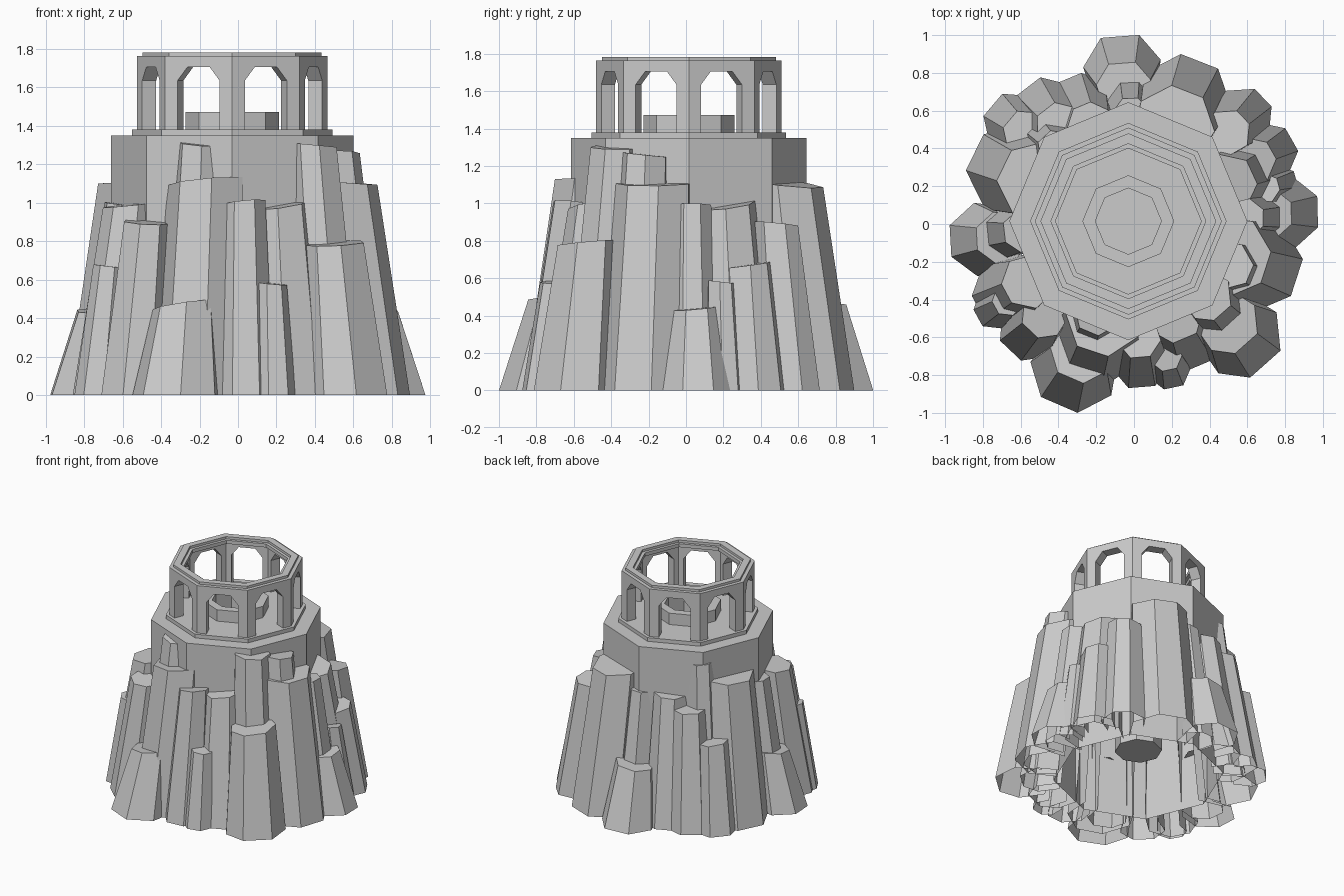
import bpy, bmesh, math, random

if "Cube" in bpy.data.objects:
    bpy.data.objects.remove(bpy.data.objects["Cube"])

random.seed(4)
CX, CY = -0.03, 0.015          # axis of the masonry
SIDES = 8


def finish(bm, name):
    bmesh.ops.remove_doubles(bm, verts=bm.verts, dist=1e-5)
    bmesh.ops.recalc_face_normals(bm, faces=bm.faces)
    me = bpy.data.meshes.new(name)
    bm.to_mesh(me)
    bm.free()
    ob = bpy.data.objects.new(name, me)
    bpy.context.collection.objects.link(ob)
    return ob


def octagon_lathe(name, profile, closed=False):
    bm = bmesh.new()
    rings = []
    for k in range(SIDES):
        a = 2 * math.pi * k / SIDES
        rings.append([bm.verts.new((CX + r * math.cos(a), CY + r * math.sin(a), z))
                      for r, z in profile])
    n = len(profile)
    for k in range(SIDES):
        p, q = rings[k], rings[(k + 1) % SIDES]
        for i in range(n if closed else n - 1):
            j = (i + 1) % n
            bm.faces.new((p[i], q[i], q[j], p[j]))
    # close the end of an open profile with a flat disc
    if not closed:
        bm.faces.new([r[-1] for r in rings])
    return finish(bm, name)


# masonry drum (open below), with its paved step and the well
octagon_lathe("drum", [(0.63, 0), (0.63, 1.35), (0.52, 1.35), (0.52, 1.38),
                       (0.243, 1.38), (0.243, 1.472), (0.175, 1.472), (0.175, 0.22)])

# coping on top of the arcade
octagon_lathe("coping", [(0.465, 1.763), (0.465, 1.782), (0.41, 1.782), (0.41, 1.763)],
              closed=True)

# arcade: one arched panel per side
R_OUT, R_IN, Z0, Z1 = 0.495, 0.41, 1.38, 1.763
A, B, ZS, ZT = 0.118, 0.062, 1.635, 1.706


def arch_outline(r):
    half = r * math.sin(math.pi / SIDES)
    return [(-half, Z0), (-half, Z1), (half, Z1), (half, Z0), (A, Z0),
            (A, ZS), (B, ZT), (-B, ZT), (-A, ZS), (-A, Z0)]


bm = bmesh.new()
for k in range(SIDES):
    a = 2 * math.pi * (k + 0.5) / SIDES
    loops = []
    for r in (R_OUT, R_IN):
        d = r * math.cos(math.pi / SIDES)
        loops.append([bm.verts.new((CX + d * math.cos(a) - u * math.sin(a),
                                    CY + d * math.sin(a) + u * math.cos(a), z))
                      for u, z in arch_outline(r)])
    o, i = loops
    bm.faces.new(o)
    bm.faces.new(i[::-1])
    for s in range(10):
        if s in (0, 2):        # shared mitre faces between panels
            continue
        t = (s + 1) % 10
        bm.faces.new((o[s], i[s], i[t], o[t]))
finish(bm, "arcade")

# narrow inner lip under the arcade top
octagon_lathe("inner_lip", [(0.41, 1.763), (0.386, 1.763), (0.386, 1.735), (0.41, 1.735)],
              closed=True)


def rock_column(name, x, y, r, h, taper, slope, sides=7):
    """Tapered column leaning to the axis, slanted flat top, open on the hidden side."""
    bm = bmesh.new()
    out = math.atan2(y, x)
    lean = slope * h
    tx, ty = x - lean * math.cos(out), y - lean * math.sin(out)
    tilt = [random.uniform(-0.14, 0.14) for _ in range(2)]
    low, top = [], []
    for k in range(sides):
        a = out + 2 * math.pi * (k + 0.5) / sides + random.uniform(-0.08, 0.08)
        c, s = math.cos(a), math.sin(a)
        rt = r * taper
        low.append(bm.verts.new((x + r * c, y + r * s, 0)))
        top.append(bm.verts.new((tx + rt * c, ty + rt * s,
                                 h - 0.01 + rt * (c * tilt[0] + s * tilt[1]))))
    for k in range(sides):
        if k in (2, 3):        # the two faces turned to the axis, buried in the drum
            continue
        j = (k + 1) % sides
        bm.faces.new((low[k], low[j], top[j], top[k]))
    bm.faces.new(top)
    finish(bm, name)


# rock columns: x, y, base radius, height
broad = [(0.26, 0.64, 0.26, 1.12), (0.635, -0.21, 0.26, 1.12),
         (-0.20, -0.62, 0.25, 1.12), (-0.64, 0.28, 0.25, 1.12)]
short = [(-0.06, 0.81, 0.21, 0.46), (0.79, 0.06, 0.20, 0.45),
         (-0.31, -0.76, 0.24, 0.48), (-0.79, -0.08, 0.20, 0.45)]
tall = [(0.48, -0.47, 0.18, 1.31), (-0.25, -0.60, 0.15, 1.32),
        (0.62, -0.27, 0.17, 1.27), (-0.50, 0.48, 0.14, 1.26)]
middle = [(0.57, 0.56, 0.17, 0.90), (0.70, 0.37, 0.17, 0.68),
          (0.71, 0.04, 0.14, 1.00), (0.60, 0.26, 0.22, 1.00),
          (0.76, 0.21, 0.11, 0.59), (0.56, -0.59, 0.23, 0.80),
          (0.27, -0.60, 0.19, 1.00), (0.19, -0.77, 0.11, 0.59),
          (0.03, -0.72, 0.16, 1.01), (-0.55, -0.56, 0.17, 0.91),
          (-0.66, -0.36, 0.20, 1.00), (-0.74, -0.45, 0.11, 0.68),
          (-0.70, -0.04, 0.16, 1.00), (-0.64, 0.54, 0.16, 0.69),
          (-0.46, 0.60, 0.18, 0.92), (-0.28, 0.63, 0.17, 1.00),
          (-0.02, 0.69, 0.14, 1.00)]
styles = {"broad": (broad, 0.84, 0.12), "short": (short, 0.70, 0.19),
          "tall": (tall, 0.76, 0.10), "middle": (middle, 0.74, 0.12)}
for label, (group, taper, slope) in styles.items():
    for n, col in enumerate(group):
        rock_column(f"{label}_rock_{n + 1}", *col, taper, slope)
